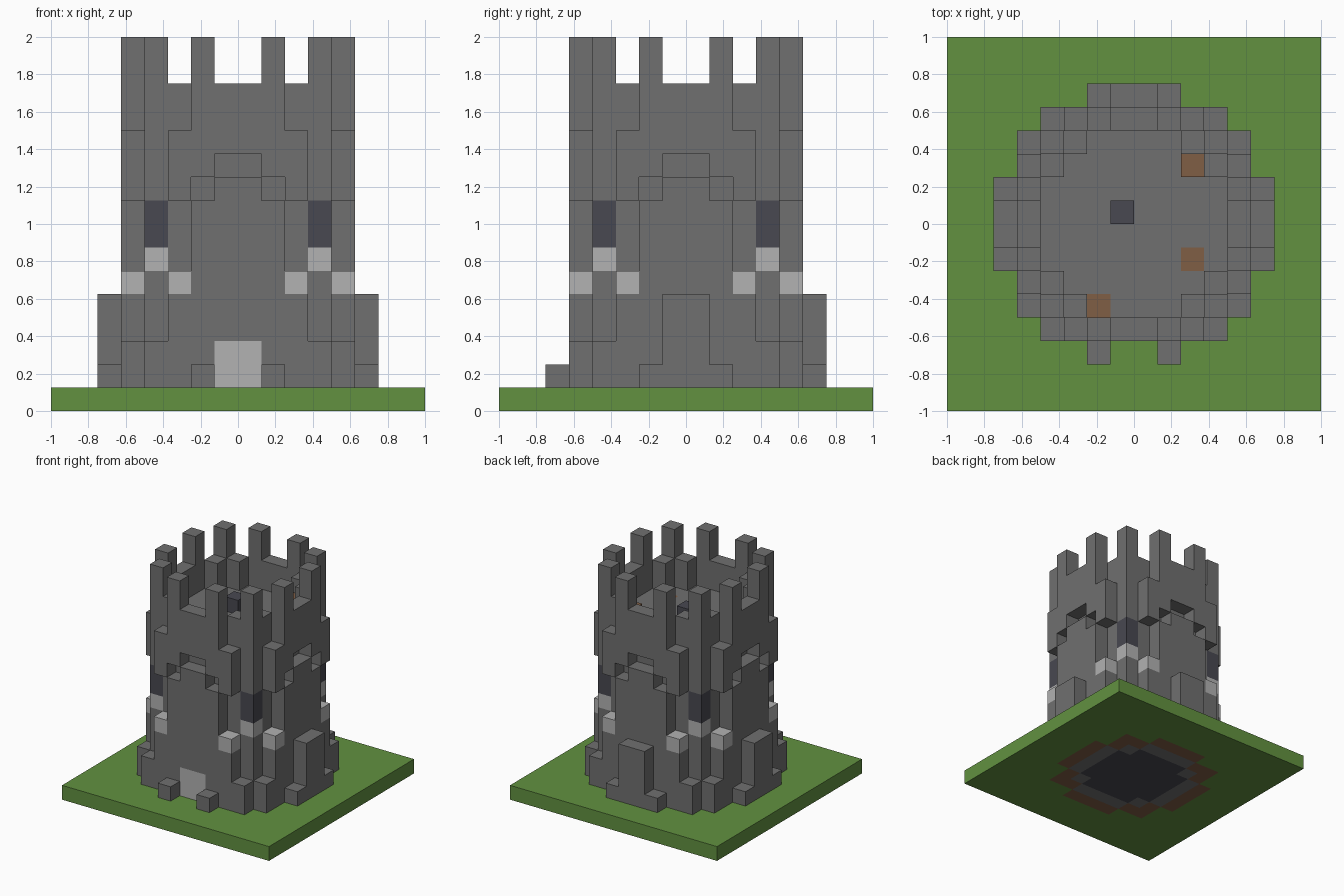
import bpy
import bmesh
from mathutils import Vector

UNIT = 0.125  # edge of one building block

if "Cube" in bpy.data.objects:
    bpy.data.objects.remove(bpy.data.objects["Cube"], do_unlink=True)

COLOURS = {
    "grass_green": (0.122, 0.283, 0.051),
    "stone_grey": (0.16, 0.16, 0.16),
    "pale_stone": (0.445, 0.445, 0.445),
    "dark_slate": (0.065, 0.065, 0.082),
    "earth_brown": (0.216, 0.112, 0.06),
}


def make_material(name, rgb):
    mat = bpy.data.materials.new(name)
    mat.use_nodes = True
    mat.diffuse_color = (*rgb, 1)
    bsdf = next(n for n in mat.node_tree.nodes if n.type == "BSDF_PRINCIPLED")
    bsdf.inputs["Base Color"].default_value = (*rgb, 1)
    bsdf.inputs["Roughness"].default_value = 0.9
    return mat


materials = {name: make_material(name, rgb) for name, rgb in COLOURS.items()}
blocks = {}  # block position -> (part, colour)


def put(part, colour, plan, bottom, top):
    """Stack blocks on every plan cell from level bottom up to level top."""
    for x, y in plan:
        for z in range(bottom, top):
            blocks[x, y, z] = (part, colour)


def cut(plan, level):
    for x, y in plan:
        blocks.pop((x, y, level), None)


def disc(diameter):
    span = range(-8, 8)
    return {(x, y) for x in span for y in span
            if (x + 0.5) ** 2 + (y + 0.5) ** 2 < diameter ** 2 / 4}


def around(a, b):
    """Mirror one plan cell into all eight sectors."""
    return {(x, y) for p, q in ((a, b), (b, a))
            for x in (p, -1 - p) for y in (q, -1 - q)}


# Ground slab with the foundations showing underneath
put("ground", "grass_green", {(x, y) for x in range(-8, 8) for y in range(-8, 8)}, 0, 1)
put("ground", "earth_brown", disc(10), 0, 1)
put("ground", "stone_grey", disc(8), 0, 1)
put("ground", "dark_slate", disc(6), 0, 1)

# Stepped base course and buttresses, open in front of the door
put("base_course", "stone_grey", disc(12), 1, 2)
put("base_course", "stone_grey", around(3, 4), 2, 3)
put("base_course", "stone_grey", around(2, 4), 2, 5)
buttress = around(0, 5)
put("buttresses", "stone_grey", {c for c in buttress if c[1] != -6}, 1, 5)
cut({c for c in buttress if c[1] == -6}, 1)

# Round tower body, roof floor and parapet
put("tower_wall", "stone_grey", disc(10), 1, 12)
put("roof_floor", "stone_grey", disc(8), 11, 12)
put("parapet", "stone_grey", disc(10) - disc(8), 12, 14)

# Arched recesses beneath the parapet
cut(around(1, 4), 9)
cut(around(0, 4), 10)

# Corbels, merlons
put("corbels", "stone_grey", around(2, 4), 9, 12)
put("merlons", "stone_grey", around(1, 4) | around(3, 3), 14, 16)

# Corner windows with pale sills and brackets
put("window_brackets", "pale_stone", around(2, 4), 5, 6)
put("window_sills", "pale_stone", around(3, 3), 6, 7)
put("windows", "dark_slate", around(3, 3), 7, 9)

# Front door
put("door", "pale_stone", {(-1, -5), (0, -5)}, 1, 3)

# Roof details
put("roof_hatch", "dark_slate", {(-1, 0)}, 12, 13)
put("roof_timbers", "earth_brown", {(2, 2), (2, -2), (-2, -4)}, 11, 12)
put("roof_timbers", "earth_brown", {(2, 2)}, 12, 13)


def build(part):
    """Make one object from the exposed block faces of a part."""
    bm = bmesh.new()
    mine = {c: v[1] for c, v in blocks.items() if v[0] == part}
    used = sorted(set(mine.values()))
    for cell, colour in mine.items():
        centre = Vector(cell) + Vector((0.5, 0.5, 0.5))
        for axis in range(3):
            for sign in (-1, 1):
                n = Vector((0, 0, 0))
                n[axis] = sign
                if tuple(int(c + d) for c, d in zip(cell, n)) in blocks:
                    continue
                u = Vector((0, 0, 0))
                u[(axis + 1) % 3] = 0.5
                v = n.cross(u)
                mid = centre + n / 2
                corners = (mid - u - v, mid + u - v, mid + u + v, mid - u + v)
                face = bm.faces.new([bm.verts.new(p * UNIT) for p in corners])
                face.material_index = used.index(colour)
    bmesh.ops.remove_doubles(bm, verts=bm.verts, dist=UNIT / 100)
    mesh = bpy.data.meshes.new(part)
    bm.to_mesh(mesh)
    bm.free()
    for colour in used:
        mesh.materials.append(materials[colour])
    bpy.context.scene.collection.objects.link(bpy.data.objects.new(part, mesh))


for part in sorted({v[0] for v in blocks.values()}):
    build(part)
